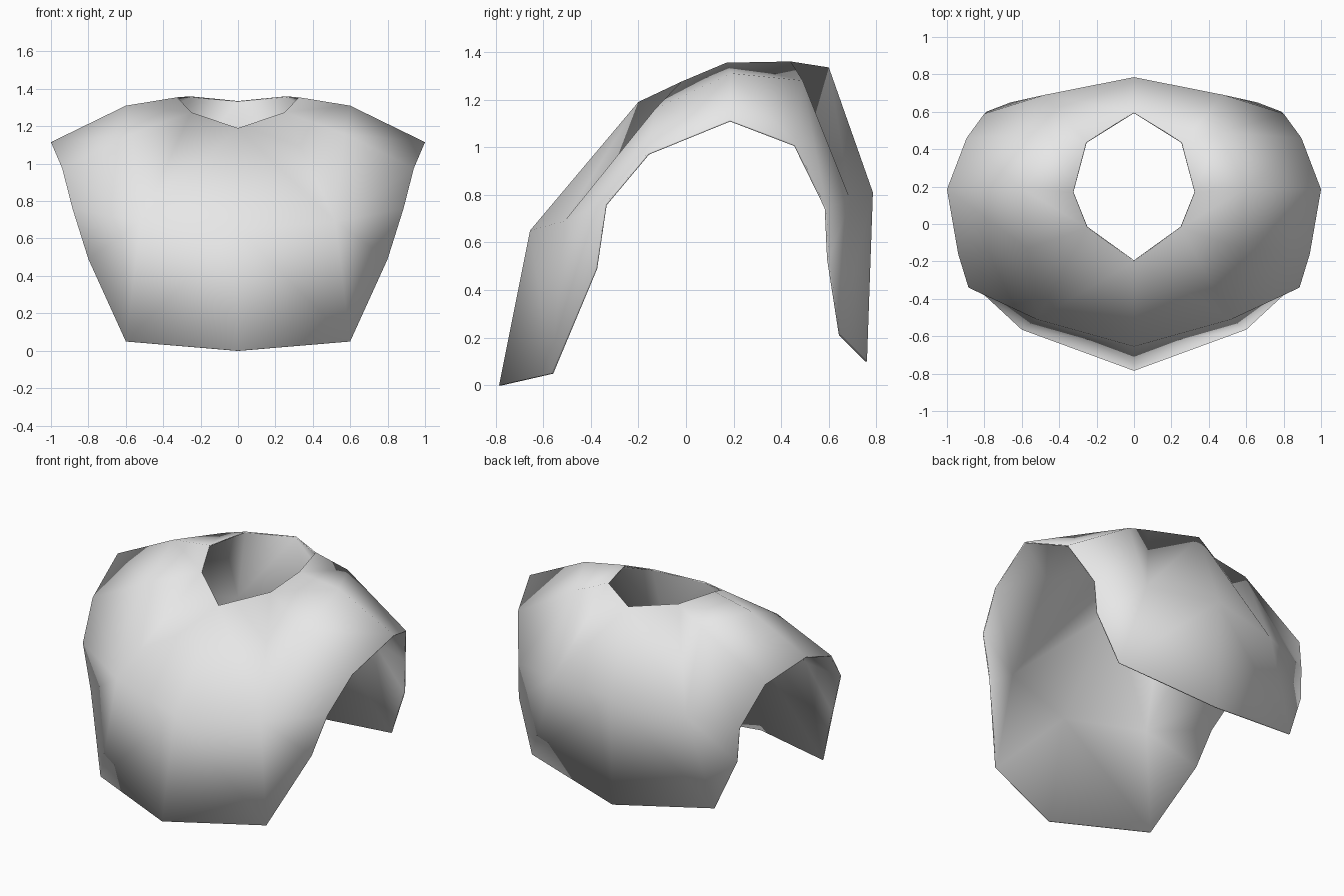
import bpy

cube = bpy.data.objects.get("Cube")
if cube:
    bpy.data.objects.remove(cube, do_unlink=True)


def make_material(name, colour):
    mat = bpy.data.materials.new(name)
    mat.use_nodes = True
    mat.diffuse_color = colour
    mat.node_tree.nodes["Principled BSDF"].inputs["Base Color"].default_value = colour
    return mat


# Control points of the left half, named by their place on the garment
points = {
    # neck opening, front to back
    "neck_front": (0, -.2, 1.19), "neck_chest": (.25, -.02, 1.275),
    "neck_side": (.325, .17, 1.355), "neck_nape": (.255, .44, 1.36),
    "neck_back": (0, .6, 1.335),
    # chest and front hem
    "chest_mid": (0, -.655, .65), "chest_side": (.52, -.51, .69),
    "collarbone": (.57, -.13, 1.16),
    "hem_front": (0, -.785, 0), "hem_front_corner": (.6, -.565, .05),
    # shoulder, back and back hem
    "shoulder": (.6, .19, 1.31), "shoulder_back": (.45, .49, 1.28),
    "back_mid": (0, .785, .81), "back_side": (.48, .69, .78),
    "hem_back": (0, .76, .1), "hem_back_corner": (.66, .65, .21),
    # arm opening, front to back
    "arm_front_low": (.8, -.38, .49), "arm_front_mid": (.885, -.34, .76),
    "arm_front_top": (.94, -.16, .975), "arm_tip": (1, .185, 1.115),
    "arm_back_top": (.895, .46, 1.01), "arm_back_mid": (.8, .59, .745),
    "arm_back_low": (.79, .6, .53),
}

# Panels of cloth, each wound to face outwards
panels = [
    # chest
    "neck_front chest_mid chest_side neck_chest",
    "neck_chest chest_side collarbone",
    "chest_side arm_front_mid arm_front_top collarbone",
    "chest_mid hem_front hem_front_corner chest_side",
    "chest_side hem_front_corner arm_front_low arm_front_mid",
    # shoulder
    "neck_chest collarbone shoulder neck_side",
    "collarbone arm_front_top arm_tip shoulder",
    "neck_side shoulder shoulder_back neck_nape",
    "shoulder arm_tip arm_back_top shoulder_back",
    # back
    "neck_back neck_nape back_side back_mid",
    "neck_nape shoulder_back back_side",
    "shoulder_back arm_back_top arm_back_mid back_side",
    "back_mid back_side hem_back_corner hem_back",
    "back_side arm_back_mid arm_back_low hem_back_corner",
]

index = {name: i for i, name in enumerate(points)}
faces = [[index[name] for name in panel.split()] for panel in panels]
mesh = bpy.data.meshes.new("chest_garment")
mesh.from_pydata(list(points.values()), [], faces)
mesh.materials.append(make_material("light grey", (.8, .8, .8, 1)))
mesh.polygons.foreach_set("use_smooth", [True] * len(faces))
garment = bpy.data.objects.new("chest_garment", mesh)
bpy.context.collection.objects.link(garment)

# Mirrored right half and a thin wall with rounded rim shading
mirror = garment.modifiers.new("mirror", 'MIRROR')
mirror.use_clip = True
mirror.merge_threshold = .001
wall = garment.modifiers.new("wall", 'SOLIDIFY')
wall.thickness = .008
wall.offset = -1
